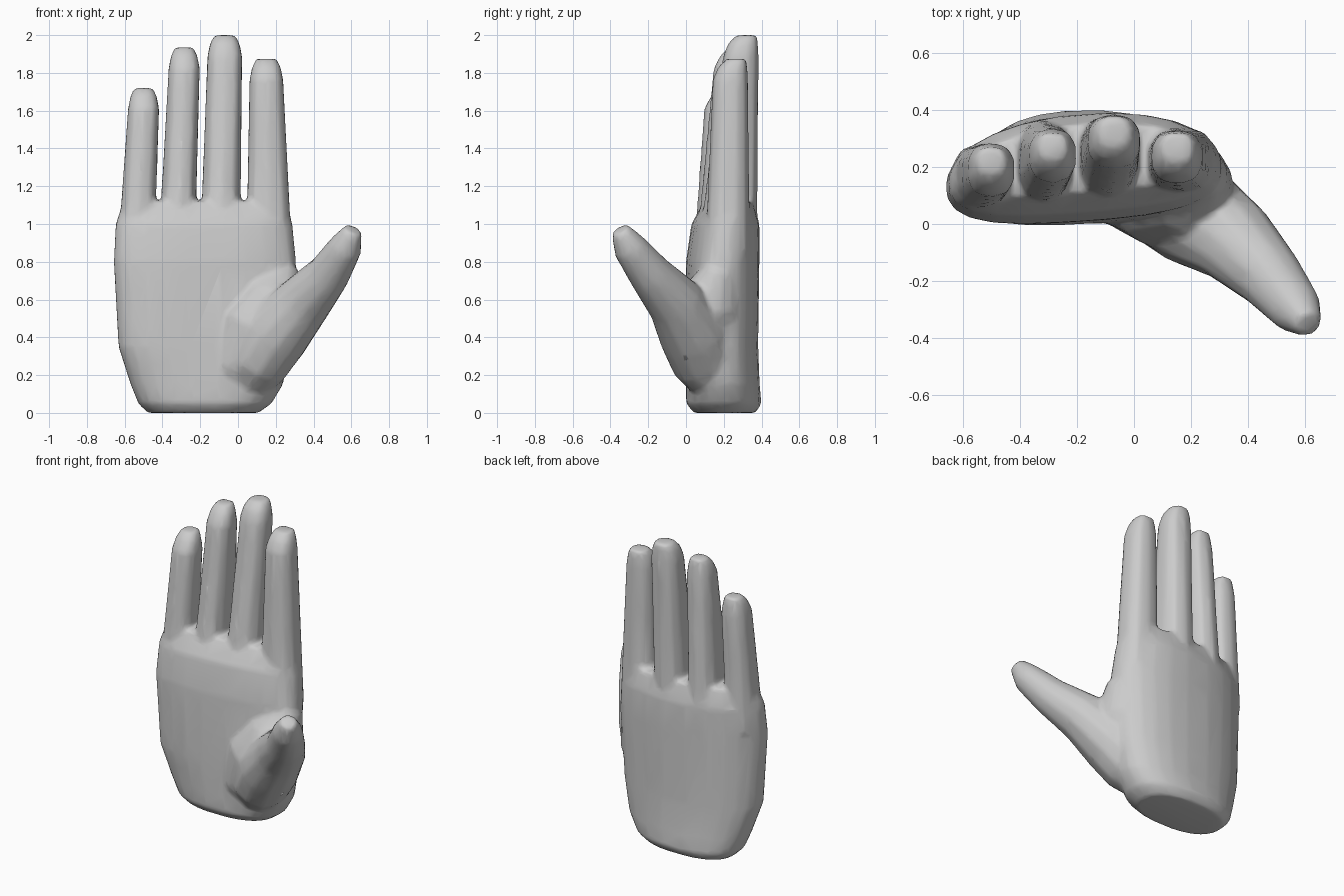
import bpy
import bmesh
from math import cos, sin, pi, copysign
from mathutils import Vector

cube = bpy.data.objects.get("Cube")
if cube:
    bpy.data.objects.remove(cube, do_unlink=True)

grey = (.6, .6, .6, 1)
skin = bpy.data.materials.new("plain grey")
skin.use_nodes = True
skin.diffuse_color = grey
skin.node_tree.nodes["Principled BSDF"].inputs["Base Color"].default_value = grey

bm = bmesh.new()


def loft(rings):
    """Skin a closed tube through rings of points."""
    loops = [[bm.verts.new(point) for point in ring] for ring in rings]
    count = len(loops[0])
    for lower, upper in zip(loops, loops[1:]):
        for i in range(count):
            j = (i + 1) % count
            bm.faces.new((lower[i], lower[j], upper[j], upper[i]))
    bm.faces.new(loops[0][::-1])
    bm.faces.new(loops[-1])


def squircle(count, power):
    """Unit section between a circle and a square."""
    section = []
    for i in range(count):
        angle = 2 * pi * (i + .5) / count
        section.append((copysign(abs(cos(angle)) ** power, cos(angle)),
                        copysign(abs(sin(angle)) ** power, sin(angle))))
    return section


def blend(start, end, t):
    return start + (end - start) * t


def palm_ring(left, right, front, back, height):
    """Palm section, arched backwards and tilted towards the thumb side."""
    bend = .035 * min(1, 2 * height)
    return [(blend(left, right, (u + 1) / 2),
             blend(front, back, (v + 1) / 2) + bend * (u - u * u), height)
            for u, v in squircle(24, .84)]


def finger(base, tip, base_half_width, base_half_depth, tip_half_width):
    """Tapered finger with a rounded end that slopes back at the pad."""
    base, tip = Vector(base), Vector(tip)
    cap = .11
    shoulder = tip - Vector((0, 0, cap))
    section = squircle(10, .8)
    rings = []
    for t in (0, .3, .6, 1):
        centre = base.lerp(shoulder, t)
        width = blend(base_half_width, tip_half_width, t)
        depth = blend(base_half_depth, .095, t)
        rings.append([centre + Vector((width * u, depth * v, 0)) for u, v in section])
    for rise, size in ((.6, .85), (1, .6)):
        centre = shoulder + Vector((0, (1 - size) * .08, cap * rise))
        reach = size * tip_half_width
        rings.append([centre + Vector((reach * u, reach * v, 0)) for u, v in section])
    loft(rings)


def limb(stations):
    """Round limb along (x, y, z, radius) stations."""
    points = [Vector(station[:3]) for station in stations]
    rings = []
    for i, (centre, station) in enumerate(zip(points, stations)):
        before, after = points[max(i - 1, 0)], points[min(i + 1, len(points) - 1)]
        axis = (after - before).normalized()
        side = axis.cross(Vector((0, 1, 0))).normalized()
        up = side.cross(axis)
        rings.append([centre + station[3] * (u * side + v * up)
                      for u, v in squircle(12, .95)])
    loft(rings)


# palm
loft([palm_ring(*station) for station in (
    (-.48, .11, .04, .37, 0),
    (-.53, .18, 0, .4, .05),
    (-.57, .24, 0, .39, .15),
    (-.635, .28, 0, .38, .35),
    (-.66, .31, .01, .385, .8),
    (-.65, .29, .04, .385, 1),
    (-.61, .26, .11, .35, 1.12))])

# little, ring, middle and index fingers
base_height = .85
finger((-.54, .16, base_height), (-.5, .19, 1.72), .1, .12, .085)
finger((-.325, .21, base_height), (-.285, .24, 1.935), .1, .16, .085)
finger((-.095, .22, base_height), (-.07, .29, 2), .11, .16, .095)
finger((.165, .22, base_height), (.15, .235, 1.875), .125, .12, .092)

# thumb
limb(((.02, .18, .14, .13), (.1, .1, .28, .18), (.2, .04, .42, .185),
      (.35, -.06, .59, .15), (.48, -.19, .735, .115),
      (.57, -.3, .88, .09), (.61, -.35, .97, .05)))

# fleshy mound and web joining the thumb to the palm
limb(((-.04, .2, .08, .12), (0, .14, .25, .17), (.09, .12, .45, .2),
      (.2, .13, .61, .17), (.25, .18, .77, .08)))

bmesh.ops.recalc_face_normals(bm, faces=bm.faces)
mesh = bpy.data.meshes.new("hand")
bm.to_mesh(mesh)
bm.free()
mesh.materials.append(skin)
hand = bpy.data.objects.new("hand", mesh)
bpy.context.collection.objects.link(hand)

# fuse the parts into one skin, soften the joins, then thin out the mesh
fuse = hand.modifiers.new("fuse", "REMESH")
fuse.mode = "VOXEL"
fuse.voxel_size = .012
fuse.use_smooth_shade = True
soften = hand.modifiers.new("soften", "SMOOTH")
soften.factor = .5
soften.iterations = 14
thin = hand.modifiers.new("thin", "DECIMATE")
thin.ratio = .06
